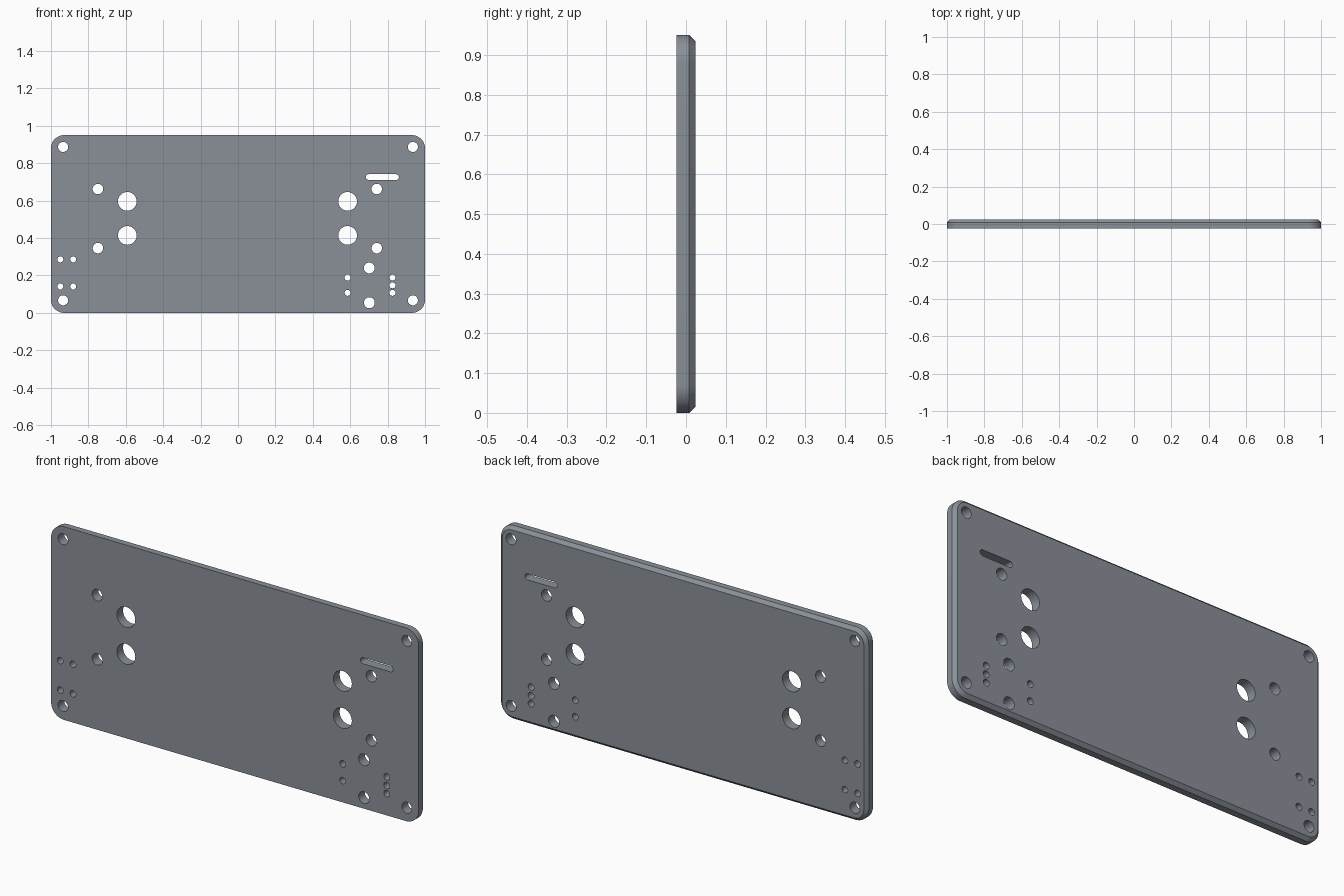
import bpy, bmesh
from math import cos, sin, pi, radians

if "Cube" in bpy.data.objects:
    bpy.data.objects.remove(bpy.data.objects["Cube"])

FRONT, MID, BACK = -0.024, 0.008, 0.024
HEIGHT, CORNER, CHAMFER = 0.95, 0.07, 0.016


def rounded_rect(x0, x1, z0, z1, r, steps):
    """Outline of a rounded rectangle as (x, z) points."""
    pts = []
    centres = [(x1 - r, z1 - r), (x0 + r, z1 - r), (x0 + r, z0 + r), (x1 - r, z0 + r)]
    for q, (cx, cz) in enumerate(centres):
        for i in range(steps + 1):
            a = (q + i / steps) * pi / 2
            pts.append((cx + r * cos(a), cz + r * sin(a)))
    return pts


def circle(x, z, r, n=32):
    return [(x + r * cos(2 * pi * i / n), z + r * sin(2 * pi * i / n)) for i in range(n)]


def stadium(x0, x1, z, r, n=12):
    """Slot outline with round ends."""
    right = [(x1 - r + r * cos(a), z + r * sin(a)) for a in [-pi / 2 + pi * i / n for i in range(n + 1)]]
    left = [(x0 + r - r * cos(a), z - r * sin(a)) for a in [-pi / 2 + pi * i / n for i in range(n + 1)]]
    return right + left


bm = bmesh.new()


def ring(pts, y):
    """Closed loop of edges at depth y."""
    vs = [bm.verts.new((x, y, z)) for x, z in pts]
    es = [bm.edges.new((vs[i - 1], vs[i])) for i in range(len(vs))]
    return vs, es


def wall(a, b):
    """Side faces between two matching loops."""
    for i in range(len(a)):
        bm.faces.new((a[i - 1], a[i], b[i], b[i - 1]))


# Holes: columns of equal size (x, radius, heights)
columns = [
    (-0.935, 0.027, (0.067, 0.887)), (0.935, 0.027, (0.067, 0.887)),   # corner screws
    (-0.749, 0.028, (0.346, 0.662)), (0.742, 0.028, (0.346, 0.662)),   # handle screws
    (-0.592, 0.050, (0.414, 0.596)), (0.586, 0.050, (0.414, 0.596)),   # large openings
    (-0.950, 0.016, (0.141, 0.286)), (-0.881, 0.016, (0.141, 0.286)),  # small left group
    (0.702, 0.029, (0.054, 0.24)),                                     # connector screws
    (0.586, 0.016, (0.107, 0.189)), (0.826, 0.016, (0.107, 0.147, 0.189)),
]
holes = [circle(x, z, r) for x, r, zs in columns for z in zs]
holes.append(stadium(0.683, 0.86, 0.726, 0.015))

# Outer edge: straight side, then a chamfer toward the back
outline = rounded_rect(-1, 1, 0, HEIGHT, CORNER, 12)
inner = rounded_rect(-1 + CHAMFER, 1 - CHAMFER, CHAMFER, HEIGHT - CHAMFER, CORNER - CHAMFER, 12)
front, front_edges = ring(outline, FRONT)
middle, _ = ring(outline, MID)
back, back_edges = ring(inner, BACK)
wall(front, middle)
wall(middle, back)

# Hole walls
for pts in holes:
    a, ea = ring(pts, FRONT)
    b, eb = ring(pts, BACK)
    wall(a, b)
    front_edges += ea
    back_edges += eb

# Front and back faces, filled around the holes
for edges, ny in ((front_edges, -1), (back_edges, 1)):
    bmesh.ops.triangle_fill(bm, edges=edges, use_beauty=True, use_dissolve=False, normal=(0, ny, 0))
bmesh.ops.recalc_face_normals(bm, faces=bm.faces)

mesh = bpy.data.meshes.new("panel")
bm.to_mesh(mesh)
bm.free()

# Dark blue-grey metal
metal = bpy.data.materials.new("dark_metal")
metal.diffuse_color = (0.255, 0.28, 0.315, 1)
metal.use_nodes = True
metal.node_tree.nodes["Principled BSDF"].inputs["Base Color"].default_value = metal.diffuse_color
mesh.materials.append(metal)

panel = bpy.data.objects.new("panel", mesh)
bpy.context.collection.objects.link(panel)
bpy.context.view_layer.objects.active = panel
panel.select_set(True)
bpy.ops.object.shade_smooth_by_angle(angle=radians(30))
